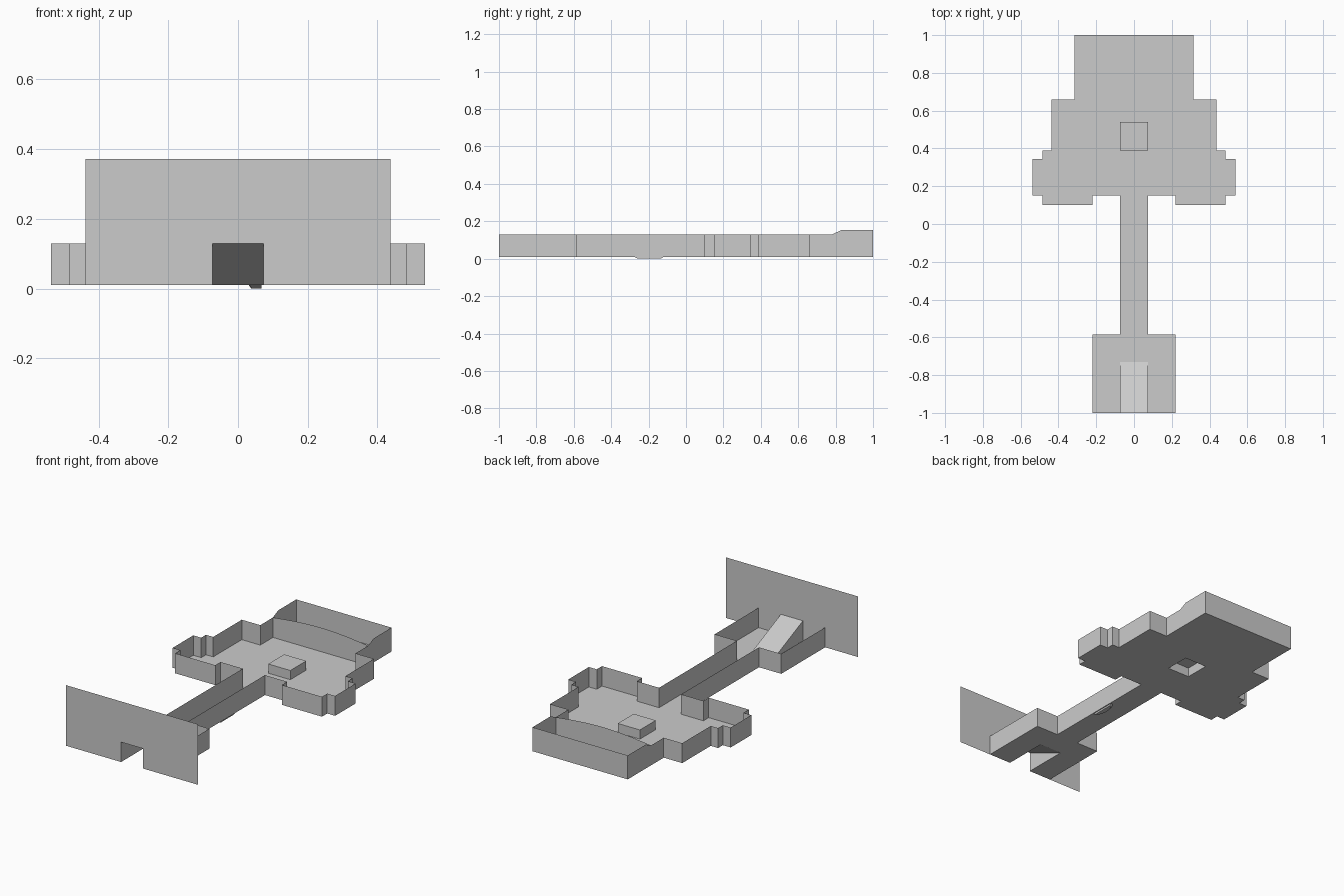
import bpy, math

if "Cube" in bpy.data.objects:
    bpy.data.objects.remove(bpy.data.objects["Cube"])

FLOOR, TOP, HIGH = 0.01, 0.129, 0.153
CORR, ROOM = 0.073, 0.22          # half widths of corridor and entry room

mat = bpy.data.materials.new("plain_grey")
mat.diffuse_color = (0.6, 0.6, 0.6, 1)
mat.use_nodes = True
mat.node_tree.nodes["Principled BSDF"].inputs["Base Color"].default_value = mat.diffuse_color


def make(name, polys):
    """Build one object from a list of polygons, each a list of points."""
    verts, faces = [], []
    for poly in polys:
        faces.append(range(len(verts), len(verts) + len(poly)))
        verts += poly
    me = bpy.data.meshes.new(name)
    me.from_pydata(verts, [], [list(f) for f in faces])
    me.materials.append(mat)
    ob = bpy.data.objects.new(name, me)
    bpy.context.collection.objects.link(ob)
    return ob


def mirrored(poly):
    """Polygon plus its copy across x = 0, with the winding flipped."""
    return [poly, [(-x, y, z) for x, y, z in reversed(poly)]]


def rect(x0, x1, y0, y1, z):
    return [(x0, y0, z), (x1, y0, z), (x1, y1, z), (x0, y1, z)]


# Floor in bands: y start, y end, inner and outer half width
bands = [
    (-1, -0.73, CORR, ROOM), (-0.73, -0.585, 0, ROOM),
    (-0.585, 0.15, 0, CORR), (0.10, 0.15, ROOM, 0.485),
    (0.15, 0.345, 0, 0.537), (0.345, 0.39, 0, 0.485),
    (0.39, 0.54, CORR, 0.437), (0.54, 0.66, 0, 0.437), (0.66, 1, 0, 0.315),
]
floor = []
for y0, y1, inner, outer in bands:
    if inner:
        floor += mirrored(rect(inner, outer, y0, y1, FLOOR))
    else:
        floor.append(rect(-outer, outer, y0, y1, FLOOR))
make("floor", floor)

# Thin perimeter walls following the right half of the plan
plan = [
    (ROOM, -1), (ROOM, -0.585), (CORR, -0.585), (CORR, 0.15), (ROOM, 0.15),
    (ROOM, 0.10), (0.485, 0.10), (0.485, 0.15), (0.537, 0.15), (0.537, 0.345),
    (0.485, 0.345), (0.485, 0.39), (0.437, 0.39), (0.437, 0.66), (0.315, 0.66),
]
walls = []
for (xa, ya), (xb, yb) in zip(plan, plan[1:]):
    walls += mirrored([(xa, ya, FLOOR), (xb, yb, FLOOR), (xb, yb, TOP), (xa, ya, TOP)])
make("perimeter_walls", walls)

# Raised walls of the back chamber
side = [(0.66, FLOOR), (1, FLOOR), (1, HIGH), (0.83, HIGH), (0.78, TOP), (0.66, TOP)]
chamber = mirrored([(0.315, y, z) for y, z in side])
chamber.append([(0.315, 1, FLOOR), (-0.315, 1, FLOOR), (-0.315, 1, HIGH), (0.315, 1, HIGH)])
make("back_chamber_walls", chamber)

# Partition with a gently arched top
arch = [(0.315 - 0.63 * i / 12, 0.78, TOP + 0.024 * math.sin(math.pi * i / 12))
        for i in range(13)]
make("arched_partition", [[(-0.315, 0.78, FLOOR), (0.315, 0.78, FLOOR)] + arch])

# Tall front wall with a doorway
outline = [(-0.437, FLOOR), (-CORR, FLOOR), (-CORR, TOP), (CORR, TOP),
           (CORR, FLOOR), (0.437, FLOOR), (0.437, 0.372), (-0.437, 0.372)]
make("front_wall", [[(x, -1, z) for x, z in outline]])

# Hollow ramp behind the doorway, open underneath
ramp = [[(-CORR, -1, TOP), (CORR, -1, TOP), (CORR, -0.73, FLOOR), (-CORR, -0.73, FLOOR)]]
ramp += mirrored([(CORR, -1, FLOOR), (CORR, -0.73, FLOOR), (CORR, -1, TOP)])
make("entry_ramp", ramp)

# Hollow pedestal in the hall, open underneath
base = rect(-CORR, CORR, 0.39, 0.54, FLOOR)
cap = rect(-CORR, CORR, 0.39, 0.54, 0.065)
make("pedestal", [cap] + [[base[i], base[(i + 1) % 4], cap[(i + 1) % 4], cap[i]]
                          for i in range(4)])

# Shallow crescent bump under the corridor
def crescent(scale, z):
    return [(0.067 - 0.036 * scale * math.sin(math.pi * i / 8),
             -0.197 - 0.078 * scale * math.cos(math.pi * i / 8), z) for i in range(9)]


upper, lower = crescent(1, FLOOR), crescent(0.8, 0)
make("under_bump", [lower] + [[upper[i], upper[(i + 1) % 9], lower[(i + 1) % 9], lower[i]]
                              for i in range(9)])
